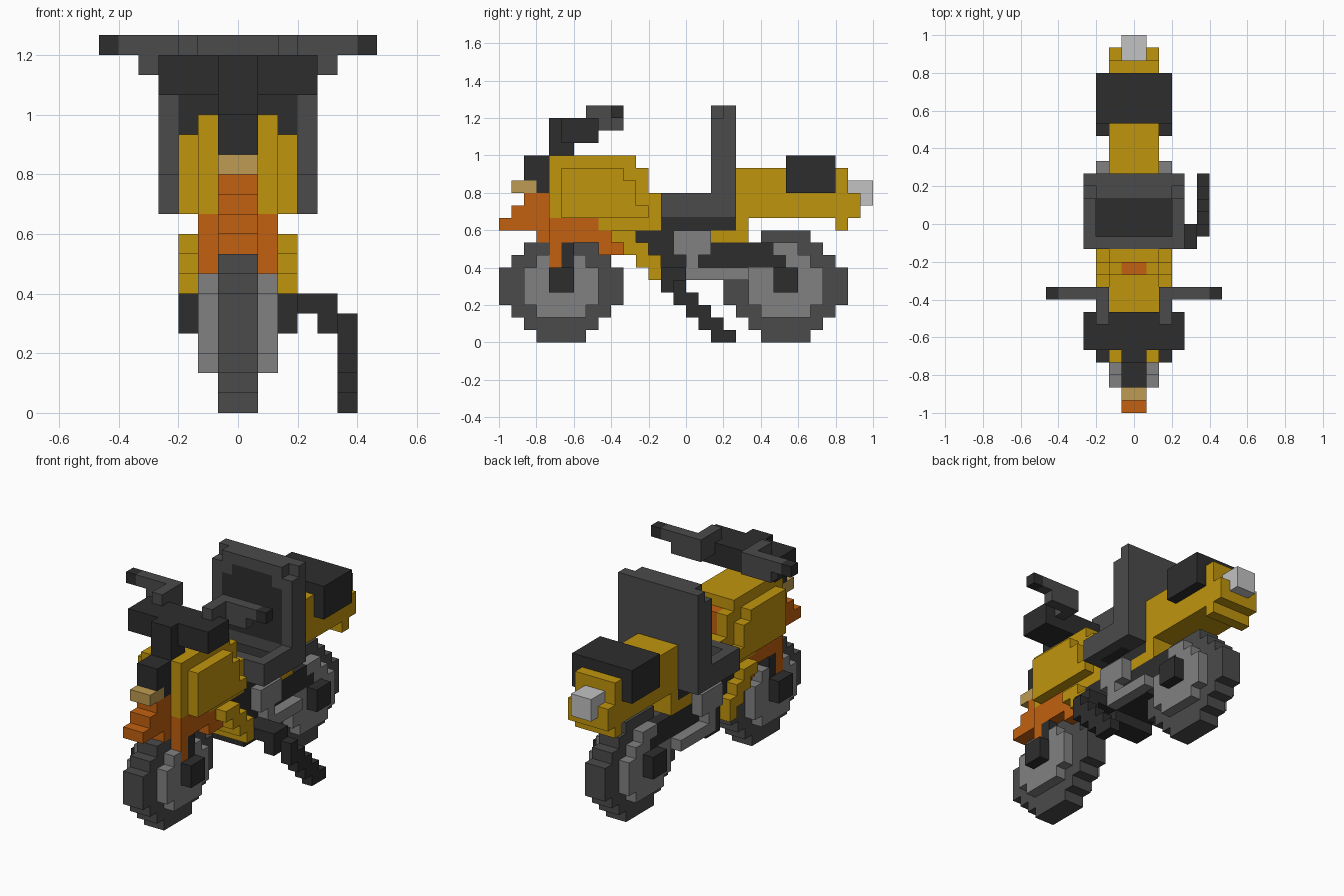
import bpy, bmesh

cube = bpy.data.objects.get("Cube")
if cube:
    bpy.data.objects.remove(cube, do_unlink=True)

U = 1 / 15                      # one block; y counts 0..30 from the front
COLOURS = {
    "black": (0.027, 0.027, 0.027), "dark_grey": (0.07, 0.07, 0.07),
    "mid_grey": (0.22, 0.22, 0.22), "pale_grey": (0.54, 0.54, 0.54),
    "yellow": (0.53, 0.30, 0.004), "orange": (0.54, 0.118, 0.005),
    "tan": (0.52, 0.33, 0.085),
}
cells = {}                      # block position -> (part, colour)


def box(part, colour, x, y, z):
    """Fill a range of blocks; later parts replace earlier ones."""
    for i in range(*x):
        for j in range(*y):
            for k in range(*z):
                cells[i, j, k] = (part, colour)


def wide(part, colour, half, y, z):
    box(part, colour, (-half, half), y, z)


def pair(part, colour, x, y, z):
    box(part, colour, x, y, z)
    box(part, colour, (-x[1], -x[0]), y, z)


def disc(part, colour, half, centre, widths, z0):
    """Stepped wheel slice: one half width per row."""
    for k, w in enumerate(widths):
        wide(part, colour, half, (centre - w, centre + w), (z0 + k, z0 + k + 1))


# Engine block, swing arm and exhaust
wide("engine", "black", 2, (13, 19), (5, 10))
for z, y in ((8, (11, 14)), (7, (12, 14)), (6, (13, 15)), (5, (13, 15)), (4, (13, 15))):
    wide("engine", "black", 2, y, (z, z + 1))
wide("swing_arm", "black", 2, (17, 22), (7, 8))
wide("swing_arm", "black", 2, (16, 23), (6, 7))
pair("exhaust", "mid_grey", (2, 3), (14, 17), (7, 9))
pair("exhaust", "mid_grey", (2, 3), (15, 16), (6, 7))
pair("exhaust", "mid_grey", (2, 3), (15, 20), (5, 6))

# Wheels: rims with tyres and hubs
TYRE = (2, 3, 4, 5, 5, 5, 4, 3, 2)
for name, c in (("front", 5), ("rear", 23)):
    arm = {p: v for p, v in cells.items() if v[0] == "swing_arm"}
    disc(name + "_rim", "mid_grey", 2, c, (2, 3, 3, 3, 2), 2)
    if name == "rear":
        disc(name + "_rim", "mid_grey", 2, c, (1,), 7)
        cells.update(arm)
    disc(name + "_tyre", "dark_grey", 1, c, TYRE, 0)
    pair(name + "_hub", "black", (1, 3), (c - 1, c + 1), (4, 6))

# Front fork and mudguard
pair("fork", "black", (1, 2), (5, 6), (6, 8))
pair("fork", "orange", (1, 2), (4, 5), (6, 8))
wide("mudguard", "orange", 1, (3, 4), (8, 9))
wide("mudguard", "orange", 2, (4, 9), (8, 9))
pair("mudguard", "orange", (1, 2), (8, 10), (7, 8))
wide("mudguard", "orange", 1, (0, 4), (9, 10))
wide("mudguard", "orange", 2, (4, 8), (9, 10))
wide("mudguard", "orange", 1, (1, 4), (10, 11))
wide("mudguard", "orange", 1, (2, 4), (11, 12))

# Front body with raised side panels
wide("front_body", "yellow", 2, (8, 13), (9, 10))
for end, z in ((13, (10, 12)), (12, (12, 14)), (11, (14, 15))):
    wide("front_body", "yellow", 2, (4, end), z)
for end, z in ((12, (10, 11)), (11, (11, 13)), (10, (13, 14))):
    pair("side_panel", "yellow", (2, 3), (5, end), z)
wide("body_inset", "orange", 1, (11, 12), (12, 14))

# Stepped lower cowl
for z, y in ((8, (9, 11)), (7, (10, 12)), (6, (11, 13)), (5, (12, 13))):
    wide("lower_cowl", "yellow", 3, y, (z, z + 1))

# Nose, headlamp and steering stem
wide("nose", "black", 1, (2, 5), (12, 15))
wide("headlamp", "tan", 1, (1, 3), (12, 13))
wide("stem", "black", 1, (4, 6), (15, 18))
wide("dash", "black", 4, (5, 8), (16, 18))

# Handlebars and grips
pair("handlebar", "dark_grey", (2, 3), (8, 10), (17, 18))
pair("handlebar", "dark_grey", (2, 3), (7, 10), (18, 19))
pair("handlebar", "dark_grey", (3, 5), (9, 10), (17, 18))
pair("handlebar", "dark_grey", (3, 6), (9, 10), (18, 19))
pair("grip", "black", (6, 7), (9, 10), (18, 19))

# Seat tub, cushion and backrest
wide("seat", "dark_grey", 4, (13, 19), (10, 11))
wide("seat", "dark_grey", 4, (13, 14), (11, 12))
pair("seat", "dark_grey", (3, 4), (14, 19), (11, 12))
wide("cushion", "black", 3, (14, 17), (10, 11))
wide("backrest", "dark_grey", 4, (17, 19), (11, 19))
for i in (-4, 3):
    del cells[i, 17, 18]
wide("back_pad", "black", 3, (17, 18), (12, 17))
wide("back_pad", "black", 2, (17, 18), (17, 18))

# Rear body, storage box and tail lamp
wide("rear_body", "yellow", 2, (19, 28), (10, 14))
wide("rear_body", "yellow", 2, (17, 20), (8, 9))
wide("rear_body", "yellow", 2, (19, 20), (9, 10))
wide("rear_body", "yellow", 2, (27, 28), (9, 10))
wide("rear_body", "yellow", 2, (28, 29), (10, 12))
wide("storage_box", "black", 3, (23, 27), (12, 15))
wide("tail_lamp", "pale_grey", 1, (28, 30), (11, 13))

# Side stand
box("side_stand", "black", (2, 5), (13, 15), (5, 6))
box("side_stand", "black", (4, 5), (13, 15), (4, 5))
box("side_stand", "black", (5, 6), (14, 15), (4, 5))
for k in range(4):
    box("side_stand", "black", (5, 6), (17 - k, 19 - k), (k, k + 1))

# Materials
mats = {}
for name, rgb in COLOURS.items():
    m = bpy.data.materials.new(name)
    m.use_nodes = True
    m.diffuse_color = (*rgb, 1)
    bsdf = m.node_tree.nodes["Principled BSDF"]
    bsdf.inputs["Base Color"].default_value = (*rgb, 1)
    bsdf.inputs["Roughness"].default_value = 0.8
    mats[name] = m


def build(part):
    """Turn the open sides of a part's blocks into a flat-faced mesh."""
    bm = bmesh.new()
    verts, used = {}, []
    for p, (owner, colour) in cells.items():
        if owner != part:
            continue
        if colour not in used:
            used.append(colour)
        for axis in range(3):
            a, b = (axis + 1) % 3, (axis + 2) % 3
            for side in (0, 1):
                n = list(p)
                n[axis] += 2 * side - 1
                if tuple(n) in cells:
                    continue
                loop = []
                for da, db in ((0, 0), (1, 0), (1, 1), (0, 1)):
                    q = list(p)
                    q[axis] += side
                    q[a] += da
                    q[b] += db
                    q = tuple(q)
                    if q not in verts:
                        verts[q] = bm.verts.new((q[0] * U, q[1] * U - 1, q[2] * U))
                    loop.append(verts[q])
                face = bm.faces.new(loop if side else loop[::-1])
                face.material_index = used.index(colour)
    if bm.faces:
        bmesh.ops.dissolve_limit(bm, angle_limit=0.01, verts=bm.verts[:],
                                 edges=bm.edges[:], delimit={'MATERIAL'})
        mesh = bpy.data.meshes.new(part)
        bm.to_mesh(mesh)
        for colour in used:
            mesh.materials.append(mats[colour])
        bpy.context.collection.objects.link(bpy.data.objects.new(part, mesh))
    bm.free()


for part in dict.fromkeys(owner for owner, _ in cells.values()):
    build(part)
